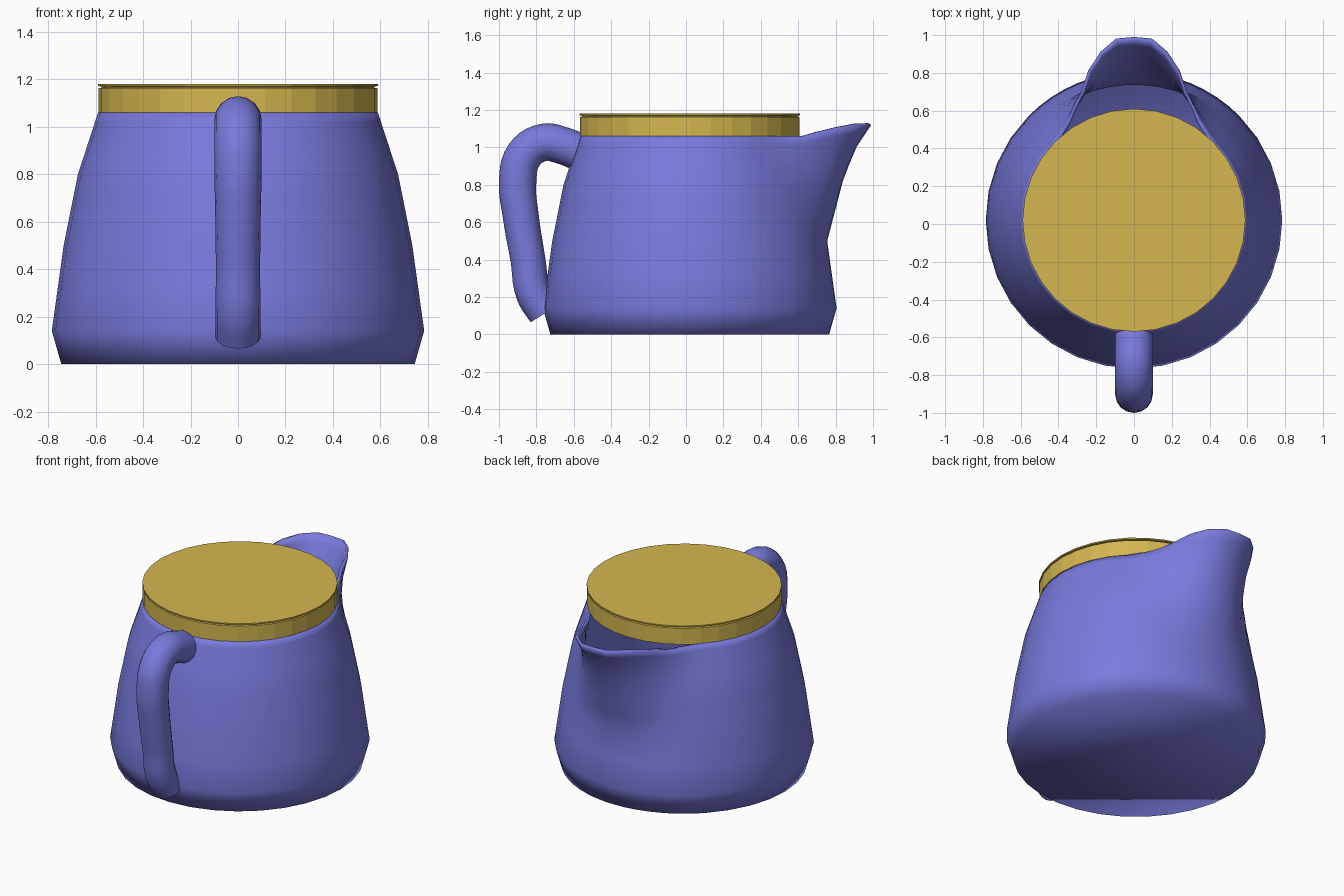
import bpy, bmesh, math

if "Cube" in bpy.data.objects:
    bpy.data.objects.remove(bpy.data.objects["Cube"])

CY = 0.02  # axis of the round body along y


def material(name, rgb):
    m = bpy.data.materials.new(name)
    m.diffuse_color = (*rgb, 1)
    m.use_nodes = True
    m.node_tree.nodes["Principled BSDF"].inputs["Base Color"].default_value = m.diffuse_color
    return m


blue = material("periwinkle blue", (0.19, 0.195, 0.72))
gold = material("lid gold", (0.66, 0.47, 0.08))


def lerp(table, t):
    """Piecewise linear lookup in (key, value) pairs."""
    if t <= table[0][0]:
        return table[0][1]
    for (a, va), (b, vb) in zip(table, table[1:]):
        if t <= b:
            return va + (vb - va) * (t - a) / (b - a)
    return table[-1][1]


def loft(name, rings, mat, cap_top, angle):
    """Skin a stack of closed rings, capping the bottom and perhaps the top."""
    bm = bmesh.new()
    loops = [[bm.verts.new(p) for p in ring] for ring in rings]
    n = len(loops[0])
    for lo, hi in zip(loops, loops[1:]):
        for i in range(n):
            j = (i + 1) % n
            bm.faces.new((lo[i], lo[j], hi[j], hi[i]))
    bm.faces.new(loops[0][::-1])
    if cap_top:
        bm.faces.new(loops[-1])
    bmesh.ops.recalc_face_normals(bm, faces=bm.faces)
    me = bpy.data.meshes.new(name)
    bm.to_mesh(me)
    bm.free()
    ob = bpy.data.objects.new(name, me)
    bpy.context.collection.objects.link(ob)
    me.materials.append(mat)
    smooth(ob, angle)
    return ob


def smooth(ob, angle):
    bpy.ops.object.select_all(action='DESELECT')
    ob.select_set(True)
    bpy.context.view_layer.objects.active = ob
    bpy.ops.object.shade_smooth_by_angle(angle=math.radians(angle))


# Body: turned profile whose rim is pulled out into a spout toward +y
profile = [(0, 0.745), (0.14, 0.785), (0.5, 0.735), (0.8, 0.675), (1.06, 0.59)]
pull = [(0.5, 0), (0.8, 0.38), (0.95, 0.68), (1.06, 1)]
spout_r = [(0, 0.97), (6.5, 0.966), (14.7, 0.868), (22.4, 0.735), (33, 0.635), (43, 0.59)]
spout_z = [(0, 0.06), (12, 0.06), (17, 0.045), (27, 0.0)]

# 32 sides, with twice the sides around the spout
angles = [k * 5.625 for k in range(-32, 32) if k % 2 == 0 or abs(k) < 8]
rings = []
for z in (0, 0.14, 0.32, 0.5, 0.6, 0.7, 0.8, 0.88, 0.96, 1.02, 1.06):
    base, w = lerp(profile, z), lerp(pull, z)
    ring = []
    for a in angles:
        r = base + w * (lerp(spout_r, abs(a)) - 0.59)
        t = math.radians(a)
        ring.append((-r * math.sin(t), CY + r * math.cos(t), z + w * lerp(spout_z, abs(a))))
    rings.append(ring)
body = loft("body", rings, blue, False, 80)
wall = body.modifiers.new("wall", 'SOLIDIFY')
wall.thickness = 0.018
wall.offset = -1

# Lid: flat disc with a fine groove below its top plate
lid_rings = []
for r, z in ((0.588, 1.055), (0.588, 1.163), (0.575, 1.165), (0.575, 1.17),
             (0.59, 1.172), (0.59, 1.18)):
    lid_rings.append([(r * math.cos(k * math.tau / 32), CY + r * math.sin(k * math.tau / 32), z)
                      for k in range(32)])
loft("lid", lid_rings, gold, True, 5)

# Handle: round tube swept along a curved path at the front
path = [(-0.57, 0.975, 1), (-0.66, 1.01, 1), (-0.76, 1.027, 1), (-0.865, 0.96, 1),
        (-0.9, 0.82, 1), (-0.883, 0.63, 0.96), (-0.845, 0.4, 0.93),
        (-0.815, 0.22, 0.95), (-0.75, 0.115, 0.95)]
cu = bpy.data.curves.new("handle", 'CURVE')
cu.dimensions = '3D'
cu.bevel_depth = 0.1
cu.bevel_resolution = 6
cu.resolution_u = 5
cu.use_fill_caps = True
sp = cu.splines.new('BEZIER')
sp.bezier_points.add(len(path) - 1)
for bp, (y, z, s) in zip(sp.bezier_points, path):
    bp.co = (0, y, z)
    bp.radius = s
    bp.handle_left_type = bp.handle_right_type = 'AUTO'
cu.materials.append(blue)
handle = bpy.data.objects.new("handle", cu)
bpy.context.collection.objects.link(handle)
bpy.ops.object.select_all(action='DESELECT')
handle.select_set(True)
bpy.context.view_layer.objects.active = handle
bpy.ops.object.convert(target='MESH')
smooth(bpy.context.view_layer.objects.active, 50)
